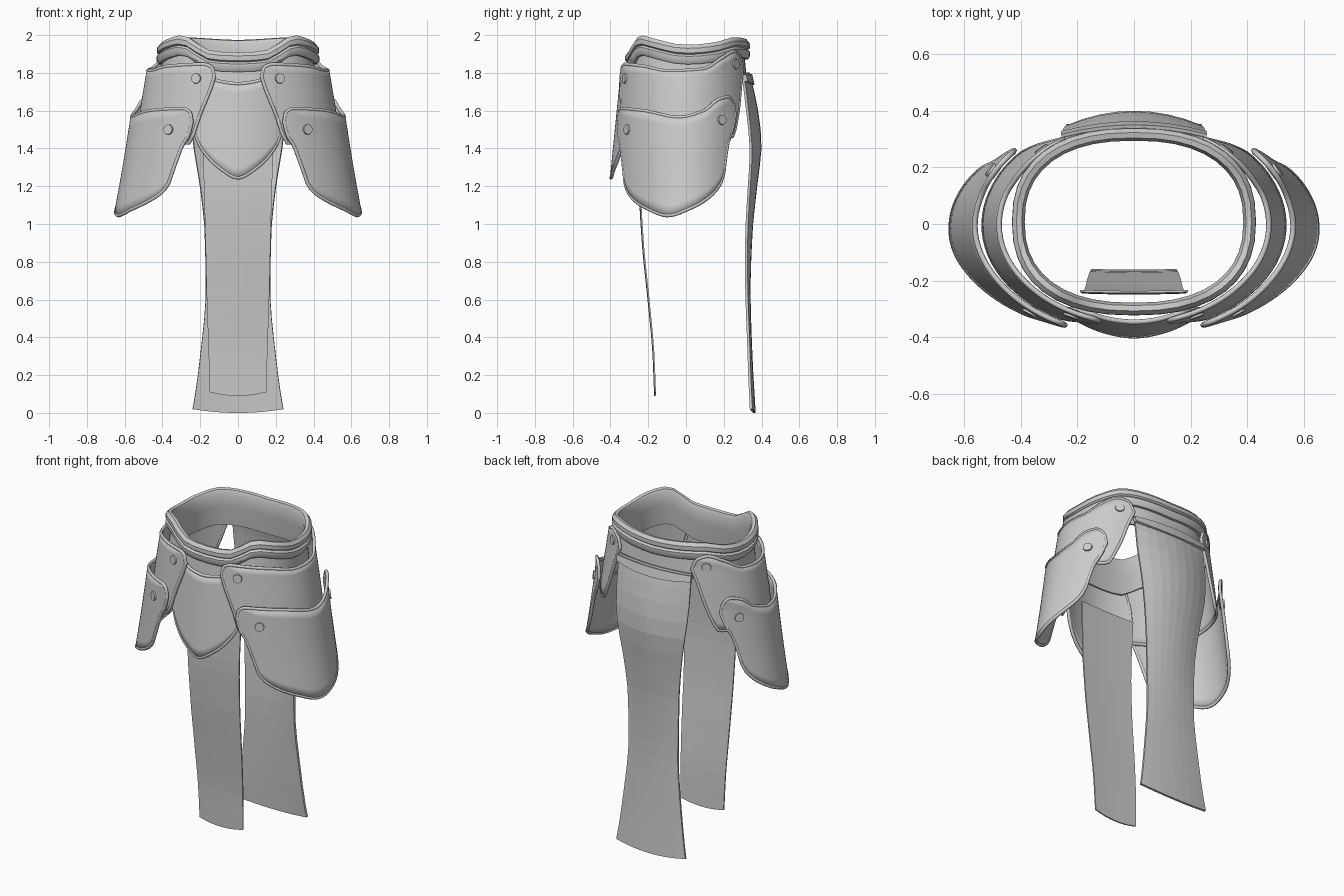
import bpy, bmesh, math
from mathutils import Vector

if "Cube" in bpy.data.objects:
    bpy.data.objects.remove(bpy.data.objects["Cube"])


def interp(pts, t):
    """Smooth interpolation through (t, value) points."""
    if t <= pts[0][0]:
        return pts[0][1]
    if t >= pts[-1][0]:
        return pts[-1][1]
    slope = [(b[1] - a[1]) / (b[0] - a[0]) for a, b in zip(pts, pts[1:])]
    tan = [slope[0]]
    for a, b in zip(slope, slope[1:]):
        tan.append(0 if a * b <= 0 else 2 * a * b / (a + b))
    tan.append(slope[-1])
    for i in range(len(slope)):
        (t0, v0), (t1, v1) = pts[i], pts[i + 1]
        if t <= t1:
            h = t1 - t0
            u = (t - t0) / h
            return (v0 * (1 + 2 * u) * (1 - u) ** 2 + tan[i] * h * u * (1 - u) ** 2
                    + v1 * u * u * (3 - 2 * u) + tan[i + 1] * h * u * u * (u - 1))


def grid(name, rows, thick=0, smooth=True, wrap=False):
    """Mesh from a list of equal-length point rows."""
    bm = bmesh.new()
    vs = [[bm.verts.new(p) for p in r] for r in rows]
    m, n = len(vs), len(vs[0])
    for i in range(m if wrap else m - 1):
        for j in range(n if wrap else n - 1):
            a, b = vs[i], vs[(i + 1) % m]
            bm.faces.new((a[j], b[j], b[(j + 1) % n], a[(j + 1) % n]))
    bmesh.ops.remove_doubles(bm, verts=bm.verts, dist=1e-4)
    bmesh.ops.recalc_face_normals(bm, faces=bm.faces)
    me = bpy.data.meshes.new(name)
    bm.to_mesh(me)
    bm.free()
    ob = bpy.data.objects.new(name, me)
    bpy.context.collection.objects.link(ob)
    if thick:
        mod = ob.modifiers.new("thickness", 'SOLIDIFY')
        mod.thickness, mod.offset = thick, 0
    if smooth:
        bpy.ops.object.select_all(action='DESELECT')
        bpy.context.view_layer.objects.active = ob
        ob.select_set(True)
        bpy.ops.object.shade_smooth_by_angle(angle=math.radians(35))
    return ob


def bead(name, pts, r=0.01):
    """Rolled edge following an outline."""
    cu = bpy.data.curves.new(name, 'CURVE')
    cu.dimensions, cu.bevel_depth, cu.bevel_resolution = '3D', r, 1
    sp = cu.splines.new('POLY')
    sp.points.add(len(pts) - 1)
    for p, q in zip(sp.points, pts):
        p.co = (*q, 1)
    sp.use_cyclic_u = True
    bpy.context.collection.objects.link(bpy.data.objects.new(name, cu))


def plate(name, surf, top, bot, cols=48, n=10):
    """Curved plate between a top and bottom outline, with a rolled edge."""
    t0, t1 = top[0][0], top[-1][0]
    rows = []
    for i in range(cols + 1):
        t = t0 + (t1 - t0) * (1 - math.cos(math.pi * i / cols)) / 2
        zb, zt = interp(bot, t), interp(top, t)
        rows.append([surf(t, zb + (zt - zb) * j / n) for j in range(n + 1)])
    grid(name, rows, 0.014)
    bead(name + "_edge", [r[-1] for r in rows] + [r[0] for r in rows[-2:0:-1]])


def side_surface(s, rx, ry):
    """Elliptical shell flaring downward; angle 0 is front, 90 is the side."""
    def f(a, z):
        a = math.radians(a)
        return Vector((s * interp(rx, z) * math.sin(a), -interp(ry, z) * math.cos(a), z))
    return f


def rivet(name, surf, a, z):
    p = surf(a, z)
    nrm = (surf(a + 1, z) - surf(a - 1, z)).cross(surf(a, z + .01) - surf(a, z - .01))
    bpy.ops.mesh.primitive_cone_add(vertices=16, radius1=0.031, radius2=0.026, depth=0.03,
                                    location=p)
    ob = bpy.context.object
    ob.name = name
    if nrm.dot(Vector((p.x, p.y, 0))) < 0:
        nrm = -nrm
    ob.rotation_euler = nrm.to_track_quat('Z', 'Y').to_euler()


def cloth(name, spine, z0, z1, thick, rows=18, cols=8):
    """Hanging strip; spine rows are (z, y, half width, edge curl)."""
    y, w, k = [[(s[0], s[i]) for s in spine] for i in (1, 2, 3)]
    pts = []
    for i in range(rows + 1):
        z = z0 + (z1 - z0) * i / rows
        row = []
        for j in range(cols + 1):
            u = 2 * j / cols - 1
            x = u * interp(w, z)
            drop = 0.02 * u * u if i == 0 else 0
            row.append((x, interp(y, z) + interp(k, z) * x * x, z + drop))
        pts.append(row)
    return grid(name, pts, thick, smooth=False)


# waist belt: wavy ring with a double rolled rim and a flared skirt
rim_z = [(0, 1.805), (14, 1.81), (42, 1.895), (62, 1.875), (90, 1.845), (115, 1.86),
         (138, 1.885), (180, 1.87)]
profile = [(.016, -.125), (.004, 0), (.02, 0), (.031, .018), (.031, .042), (.02, .052),
           (.03, .06), (.03, .085), (.015, .104), (-.004, .1), (-.014, .075),
           (-.01, 0), (.004, -.125)]
ring = []
for i in range(40):
    deg = i * 9
    a = math.radians(deg)
    z = interp(rim_z, min(deg, 360 - deg))
    sx, cy = math.sin(a), math.cos(a)
    ux = math.copysign(abs(sx) ** 0.84, sx)
    uy = -math.copysign(abs(cy) ** 0.84, cy)
    ring.append([((.4 + o) * ux, .008 + (.3 + o) * uy, z + h) for o, h in profile])
grid("waist_belt", ring, wrap=True)

# overlapping hip plates with rivets, both sides
up_top = [(15, 1.78), (17, 1.83), (23, 1.845), (50, 1.835), (75, 1.81), (105, 1.82),
          (123, 1.88), (136, 1.912), (144, 1.89), (148, 1.83)]
up_bot = [(15, 1.78), (17, 1.72), (23, 1.58), (29, 1.43), (60, 1.45), (110, 1.48),
          (130, 1.46), (139, 1.6), (144, 1.74), (148, 1.83)]
lo_top = [(25.5, 1.54), (27, 1.59), (31, 1.61), (55, 1.6), (85, 1.565), (104, 1.6),
          (116, 1.66), (124, 1.672), (129, 1.64), (131, 1.58)]
lo_bot = [(25.5, 1.54), (27, 1.47), (30, 1.42), (34, 1.3), (37, 1.2), (44, 1.14),
          (60, 1.08), (76, 1.045), (92, 1.08), (109, 1.15), (119, 1.24), (123.5, 1.42),
          (128, 1.5), (131, 1.58)]
for s, tag in ((1, "left"), (-1, "right")):
    upper = side_surface(s, [(1.43, .535), (1.6, .512), (1.85, .47)],
                         [(1.43, .375), (1.85, .35)])
    lower = side_surface(s, [(1.04, .652), (1.3, .605), (1.6, .557)],
                         [(1.04, .40), (1.6, .395)])
    plate("upper_hip_plate_" + tag, upper, up_top, up_bot)
    plate("lower_hip_plate_" + tag, lower, lo_top, lo_bot)
    rivet("upper_front_rivet_" + tag, upper, 27, 1.77)
    rivet("upper_back_rivet_" + tag, upper, 137, 1.845)
    rivet("lower_front_rivet_" + tag, lower, 39.5, 1.5)
    rivet("lower_back_rivet_" + tag, lower, 118, 1.55)

# pointed front plate
front_top = [(-.235, 1.54), (-.22, 1.64), (-.16, 1.775), (-.1, 1.755), (0, 1.742),
             (.1, 1.755), (.16, 1.775), (.22, 1.64), (.235, 1.54)]
front_bot = [(-.235, 1.54), (-.22, 1.46), (-.17, 1.37), (-.1, 1.3), (0, 1.245),
             (.1, 1.3), (.17, 1.37), (.22, 1.46), (.235, 1.54)]
plate("front_plate", lambda x, z: Vector((x, -.345 - .1 * (1.75 - z) + 1.1 * x * x, z)),
      front_top, front_bot)

# hanging cloths
cloth("front_cloth", [(.09, -.165, .15, .1), (.3, -.173, .155, .1), (.6, -.2, .165, .1),
                      (.9, -.23, .172, .1), (1.2, -.245, .18, .1), (1.5, -.24, .19, .1)],
      .09, 1.5, .008)
cloth("back_cloth", [(0, .362, .24, -.3), (.3, .345, .2, -.3), (.65, .335, .17, -.5),
                     (.95, .345, .175, -.8), (1.2, .37, .2, -.9), (1.42, .393, .235, -.9),
                     (1.6, .375, .25, -.8), (1.8, .33, .25, -.5)],
      0, 1.8, .014)
cloth("back_cloth_band", [(1.73, .352, .255, -.55), (1.79, .338, .255, -.5)],
      1.735, 1.79, .025, rows=1)
